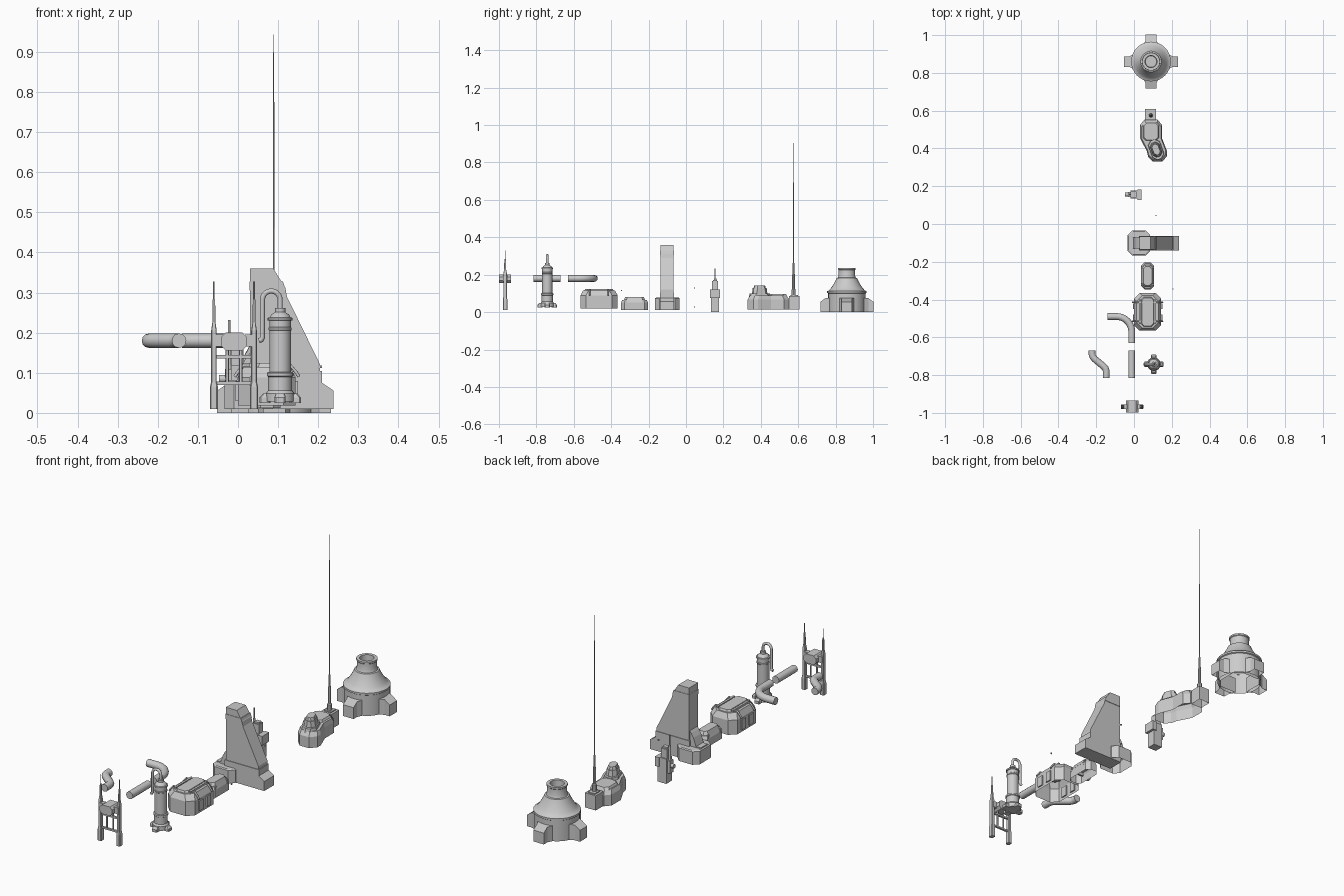
import bpy
import math
from math import sin, cos, pi
from mathutils import Matrix, Vector


def make(name, verts, faces, smooth=False):
    me = bpy.data.meshes.new(name)
    me.from_pydata([tuple(v) for v in verts], [], faces)
    me.update()
    if smooth:
        me.shade_smooth()
        me.set_sharp_from_angle(angle=math.radians(35))
    ob = bpy.data.objects.new(name, me)
    bpy.context.collection.objects.link(ob)
    return ob


def loft(name, rings, bottom=True, top=True, smooth=False):
    """Skin equal-length counter-clockwise rings from bottom to top."""
    n = len(rings[0])
    faces = [(k * n + i, k * n + (i + 1) % n, (k + 1) * n + (i + 1) % n, (k + 1) * n + i)
             for k in range(len(rings) - 1) for i in range(n)]
    if bottom:
        faces.append(tuple(reversed(range(n))))
    if top:
        faces.append(tuple(range((len(rings) - 1) * n, len(rings) * n)))
    return make(name, [p for r in rings for p in r], faces, smooth)


def octa(cx, cy, hx, hy, c, z):
    return [(cx + x, cy + y, z) for x, y in
            ((hx, -hy + c), (hx, hy - c), (hx - c, hy), (-hx + c, hy),
             (-hx, hy - c), (-hx, -hy + c), (-hx + c, -hy), (hx - c, -hy))]


def box(name, x0, x1, y0, y1, z0, z1, bottom=True):
    r = [[(x0, y0, z), (x1, y0, z), (x1, y1, z), (x0, y1, z)] for z in (z0, z1)]
    return loft(name, r, bottom)


def lathe(name, x, y, prof, n=32, bottom=True):
    rings = [[(x + r * cos(2 * pi * i / n), y + r * sin(2 * pi * i / n), z) for i in range(n)]
             for r, z in prof]
    return loft(name, rings, bottom, True, True)


def tube(name, pts, r, sides=16):
    cu = bpy.data.curves.new(name, 'CURVE')
    cu.dimensions = '3D'
    cu.bevel_depth = r
    cu.bevel_resolution = sides // 4
    cu.use_fill_caps = True
    sp = cu.splines.new('POLY')
    sp.points.add(len(pts) - 1)
    for p, q in zip(sp.points, pts):
        p.co = (*q, 1)
    sp.use_smooth = True
    ob = bpy.data.objects.new(name, cu)
    bpy.context.collection.objects.link(ob)
    return ob


def shrink(poly, f, z):
    cx = sum(p[0] for p in poly) / len(poly)
    cy = sum(p[1] for p in poly) / len(poly)
    return [(cx + (x - cx) * f, cy + (y - cy) * f, z) for x, y in poly]


# Flared cooling tower with four buttresses
TX, TY = 0.09, 0.86
lathe("cooling_tower", TX, TY,
      [(.1, 0), (.1, .1), (.105, .103), (.105, .112), (.097, .115), (.085, .128), (.072, .148),
       (.062, .166), (.055, .182), (.048, .184), (.044, .194), (.044, .225), (.047, .228),
       (.047, .236), (.032, .236), (.03, .2)], 32, False)
for k in range(4):
    m = Matrix.Translation((TX, TY, 0)) @ Matrix.Rotation(k * pi / 2, 4, 'Z')
    base = [(.08, -.045), (.115, -.028), (.142, -.028), (.142, .028), (.115, .028), (.08, .045)]
    tops = [.076, .074, .055, .055, .074, .076]
    loft(f"tower_buttress_{k}", [[m @ Vector((x, y, 0)) for x, y in base],
                                 [m @ Vector((x, y, z)) for (x, y), z in zip(base, tops)]], False)

# Command block with bent footprint
foot = [(.1, .33), (.15, .33), (.175, .36), (.175, .385), (.148, .455), (.148, .525),
        (.125, .552), (.055, .552), (.032, .525), (.032, .455), (.068, .385), (.075, .355)]
loft("command_block", [shrink(foot, 1, .015), shrink(foot, 1, .068), shrink(foot, .88, .088)], False)
loft("command_roof", [octa(.09, .49, .045, .05, .015, .085), octa(.09, .49, .038, .044, .015, .097)])
# Slanted rounded turret on its wing
for i, (hx, hy, z0, z1) in enumerate([(.034, .056, .08, .1), (.026, .04, .1, .128), (.02, .032, .128, .143)]):
    ob = loft(f"turret_tier_{i}", [octa(0, 0, hx, hy, hx * .6, z0), octa(0, 0, hx - .003, hy - .003, hx * .6, z1)])
    ob.location = (.117, .394, 0)
    ob.rotation_euler.z = math.radians(20)
# Mast house and mast
box("mast_house", .059, .117, .55, .608, .015, .086, False)
box("mast_house_hatch", .07, .106, .56, .6, .086, .091)
lathe("mast", .089, .575, [(.011, .086), (.011, .12), (.007, .125), (.007, .2), (.005, .21),
                           (.005, .26), (.0022, .265), (.0018, .6), (.001, .943)], 8)

# Valve station
box("valve_body", -.018, .028, .134, .177, 0, .12)
box("valve_plate", .018, .04, .128, .182, .075, .12)
box("valve_head", -.018, .014, .14, .172, .12, .165)
box("valve_cap", -.014, .01, .145, .167, .165, .172)
box("valve_step", -.032, -.018, .143, .169, .05, .11)
tube("valve_nozzle", [(-.047, .156, .085), (-.02, .156, .085)], .01)
tube("valve_rod", [(-.022, .156, .1), (-.022, .156, .232)], .003)
tube("valve_rod_sleeve", [(-.022, .156, .11), (-.022, .156, .18)], .006)

# Small loose rivets
for i, (x, y, z) in enumerate([(.116, .045, .128), (.116, .045, .027), (.207, -.345, .115)]):
    box(f"rivet_{i}", x - .003, x + .003, y - .003, y + .003, z - .003, z + .003)

# Wedge-shaped furnace tower
side = [(.03, .05), (.2, .01), (.235, .01), (.235, .055), (.205, .073), (.205, .12),
        (.122, .29), (.118, .312), (.088, .36), (.03, .36)]
side[0:1] = [(.03, .01)]
loft("furnace_tower", [[(x, y, z) for x, z in side] for y in (-.066, -.136)][::-1])
lower = [(.026, .01), (.238, .01), (.238, .056), (.209, .075), (.209, .105), (.026, .105)]
loft("furnace_skirt", [[(x, y, z) for x, z in lower] for y in (-.139, -.063)])
upper = [(.029, .305), (.119, .305), (.112, .328), (.029, .328)]
loft("furnace_band", [[(x, y, z) for x, z in upper] for y in (-.138, -.064)])
loft("furnace_base", [octa(.026, -.1, .06, .066, .024, .01), octa(.026, -.1, .06, .066, .024, .073),
                      octa(.026, -.1, .055, .061, .024, .077)], False)
box("furnace_base_vent", -.028, 0, -.126, -.074, .077, .082)
slope = [(-.005, .077), (.03, .077), (.03, .15), (.022, .14), (.01, .12)]
loft("furnace_shoulder", [[(x, y, z) for x, z in slope] for y in (-.13, -.072)])

# Small barrel-roofed shed
loft("shed_body", [octa(.072, -.275, .034, .072, .018, .012), octa(.072, -.275, .034, .072, .018, .05),
                   octa(.072, -.275, .028, .066, .016, .064)], False)
loft("shed_roof", [octa(.072, -.275, .03, .06, .014, .06), octa(.072, -.275, .022, .05, .012, .08)])
for s in (-1, 1):
    box(f"shed_rib_{s}", .037, .107, -.275 + s * .045 - .004, -.275 + s * .045 + .004, .045, .066)

# Engine block with pipes and ribs
BX, BY = .072, -.465
loft("engine_block", [octa(BX, BY, .072, .1, .03, .018), octa(BX, BY, .072, .1, .03, .088),
                      octa(BX, BY, .058, .086, .03, .115)], False)
loft("engine_roof", [octa(BX, BY, .035, .08, .012, .11), octa(BX, BY, .03, .074, .012, .124)])
for s in (-1, 1):
    y = BY + s * .05
    tube(f"engine_hoop_{s}", [(BX - .08, y, .09), (BX - .074, y, .1), (BX - .058, y, .119),
                              (BX + .058, y, .119), (BX + .074, y, .1), (BX + .08, y, .09)], .004, 8)
    box(f"engine_rib_{s}", BX + s * .04 - .005, BX + s * .04 + .005, BY - .065, BY + .065, .108, .124)
    for t in (-1, 1):
        box(f"engine_pad_{s}_{t}", BX + s * .072 - .006, BX + s * .072 + .006,
            BY + t * .03 - .015, BY + t * .03 + .015, .03, .08)

# Loose pipe pieces
PZ, PR = .18, .018
arc = [(-.092 + .08 * sin(a), -.57 + .08 * cos(a), PZ) for a in [i * pi / 20 for i in range(11)]]
tube("pipe_elbow", [(-.14, -.49, PZ)] + arc + [(-.012, -.63, PZ)], PR)
tube("pipe_straight", [(-.012, -.67, PZ), (-.012, -.815, PZ)], PR)
tube("pipe_offset", [(-.222, -.67, PZ), (-.222, -.69, PZ), (-.218, -.703, PZ), (-.208, -.715, PZ),
                     (-.163, -.752, PZ), (-.152, -.763, PZ), (-.147, -.777, PZ), (-.147, -.815, PZ)], PR)

# Pressure vessel with swan-neck pipe
VX, VY = .105, -.742
lathe("pressure_vessel", VX, VY,
      [(.036, .028), (.036, .048), (.03, .056), (.03, .09), (.033, .092), (.033, .1), (.027, .102),
       (.027, .205), (.029, .207), (.029, .212), (.027, .214), (.027, .23), (.031, .231), (.031, .237),
       (.026, .238), (.022, .245), (.013, .251), (.013, .262)], 24)
for k in range(4):
    ob = loft(f"vessel_foot_{k}", [octa(.038, 0, .014, .014, .004, .025), octa(.038, 0, .014, .014, .004, .038),
                                  octa(.034, 0, .009, .01, .003, .048)])
    ob.location = (VX, VY, 0)
    ob.rotation_euler.z = k * pi / 2
neck = [(.083 + .022 * cos(a), VY, .282 + .022 * sin(a)) for a in [i * pi / 10 for i in range(11)]]
tube("vessel_neck", [(.105, VY, .255)] + neck + [(.061, VY, .188), (.058, VY, .182), (.052, VY, .18)], .0065, 12)

# Pipe support gate: mirrored posts, bars and clamp
GX, GY = -.01, -.967
for s in (-1, 1):
    def post(hw, hy, c, z, off=.05):
        return octa(GX + s * off, GY, hw, hy, c, z)
    loft(f"gate_post_{s}", [post(.01, .012, .003, .01), post(.01, .012, .003, .065), post(.007, .01, .002, .078),
                            post(.007, .01, .002, .205), post(.004, .006, .001, .225),
                            post(.003, .004, .001, .283)])
    tube(f"gate_spire_{s}", [(GX + s * .05, GY, .28), (GX + s * .05, GY, .328)], .002, 8)
    tube(f"gate_bar_{s}", [(GX + s * .017, GY, .07), (GX + s * .017, GY, .17)], .004, 8)
    box(f"gate_bracket_{s}", GX + s * .04 - .012, GX + s * .04 + .012, GY - .012, GY + .012, .165, .195)
for i, z in enumerate((.074, .14)):
    box(f"gate_rail_{i}", GX - .048, GX + .048, GY - .005, GY + .005, z - .004, z + .004)
clamp = octa(GX, .178, .033, .022, .012, 0)
loft("gate_clamp", [[(x, y, z) for x, z, _ in clamp] for y in (GY + .032, GY - .032)])
